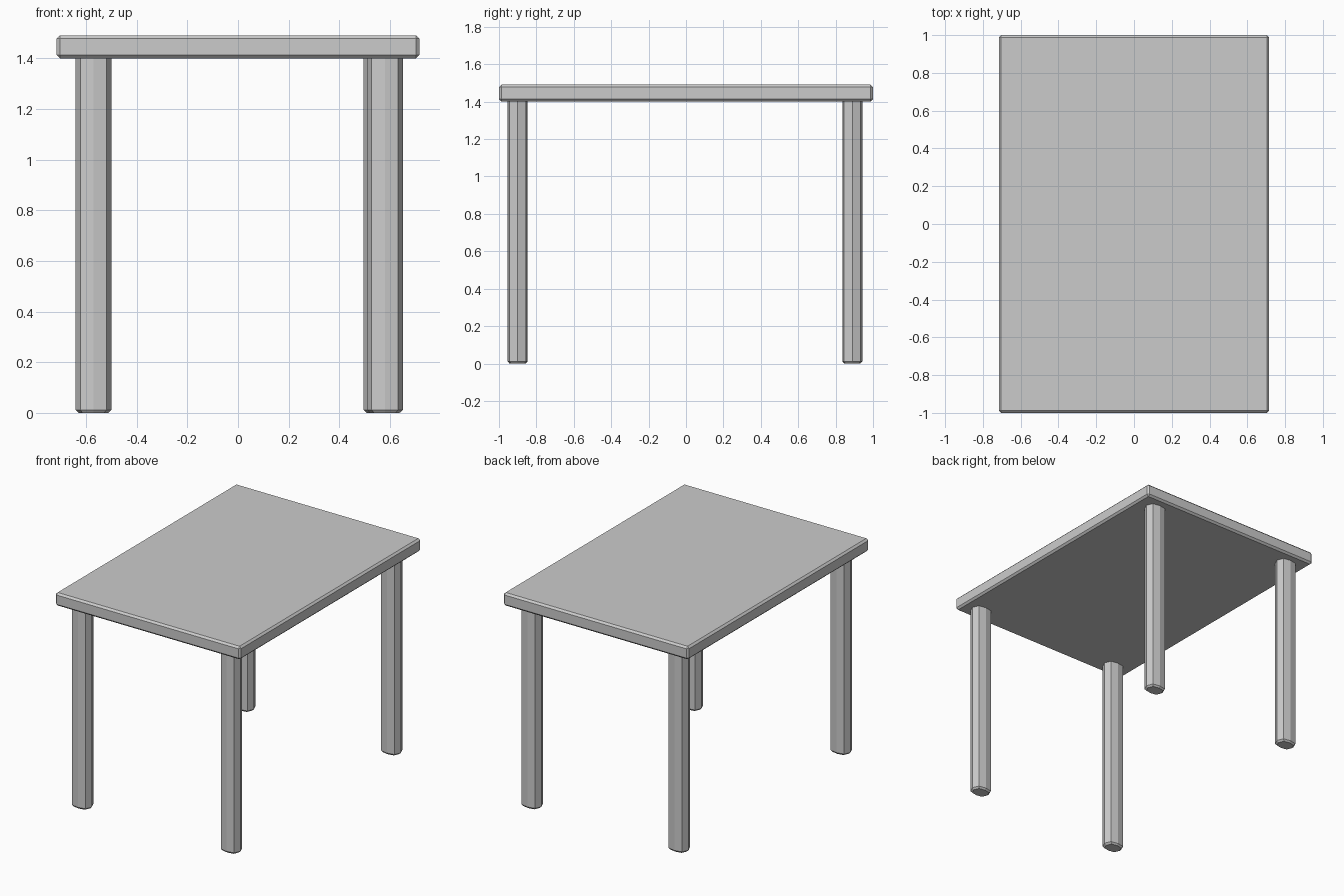
import bpy, bmesh

if "Cube" in bpy.data.objects:
    bpy.data.objects.remove(bpy.data.objects["Cube"])


def finish(bm, name, bevel):
    bmesh.ops.recalc_face_normals(bm, faces=bm.faces)
    mesh = bpy.data.meshes.new(name)
    bm.to_mesh(mesh)
    bm.free()
    obj = bpy.data.objects.new(name, mesh)
    bpy.context.collection.objects.link(obj)
    if bevel:
        mod = obj.modifiers.new("edge_bevel", 'BEVEL')
        mod.width = bevel
        mod.segments = 1
    return obj


def add_top():
    bm = bmesh.new()
    bmesh.ops.create_cube(bm, size=1)
    bmesh.ops.scale(bm, vec=(1.432, 2.0, 0.091), verts=bm.verts)
    bmesh.ops.translate(bm, vec=(0, 0, 1.4455), verts=bm.verts)
    finish(bm, "table_top", 0.013)


# Eight-sided flattened leg outline
OUTLINE = [(0.071, 0), (0.052, 0.044), (0, 0.0535), (-0.052, 0.044),
           (-0.071, 0), (-0.052, -0.044), (0, -0.0535), (0.052, -0.044)]


def add_leg(name, x, y):
    bm = bmesh.new()
    # Rings: chamfered foot, shaft start, top hidden in the slab
    rings = []
    for z, s in [(0, 0.82), (0.012, 1), (1.405, 1)]:
        rings.append([bm.verts.new((x + px * s, y + py * s, z)) for px, py in OUTLINE])
    n = len(OUTLINE)
    for a, b in zip(rings, rings[1:]):
        for i in range(n):
            j = (i + 1) % n
            bm.faces.new((a[i], a[j], b[j], b[i]))
    bm.faces.new(rings[0][::-1])
    bm.faces.new(rings[-1])
    finish(bm, name, 0)


add_top()
add_leg("front_left_leg", -0.571, -0.90)
add_leg("front_right_leg", 0.580, -0.90)
add_leg("back_left_leg", -0.571, 0.889)
add_leg("back_right_leg", 0.566, 0.889)
